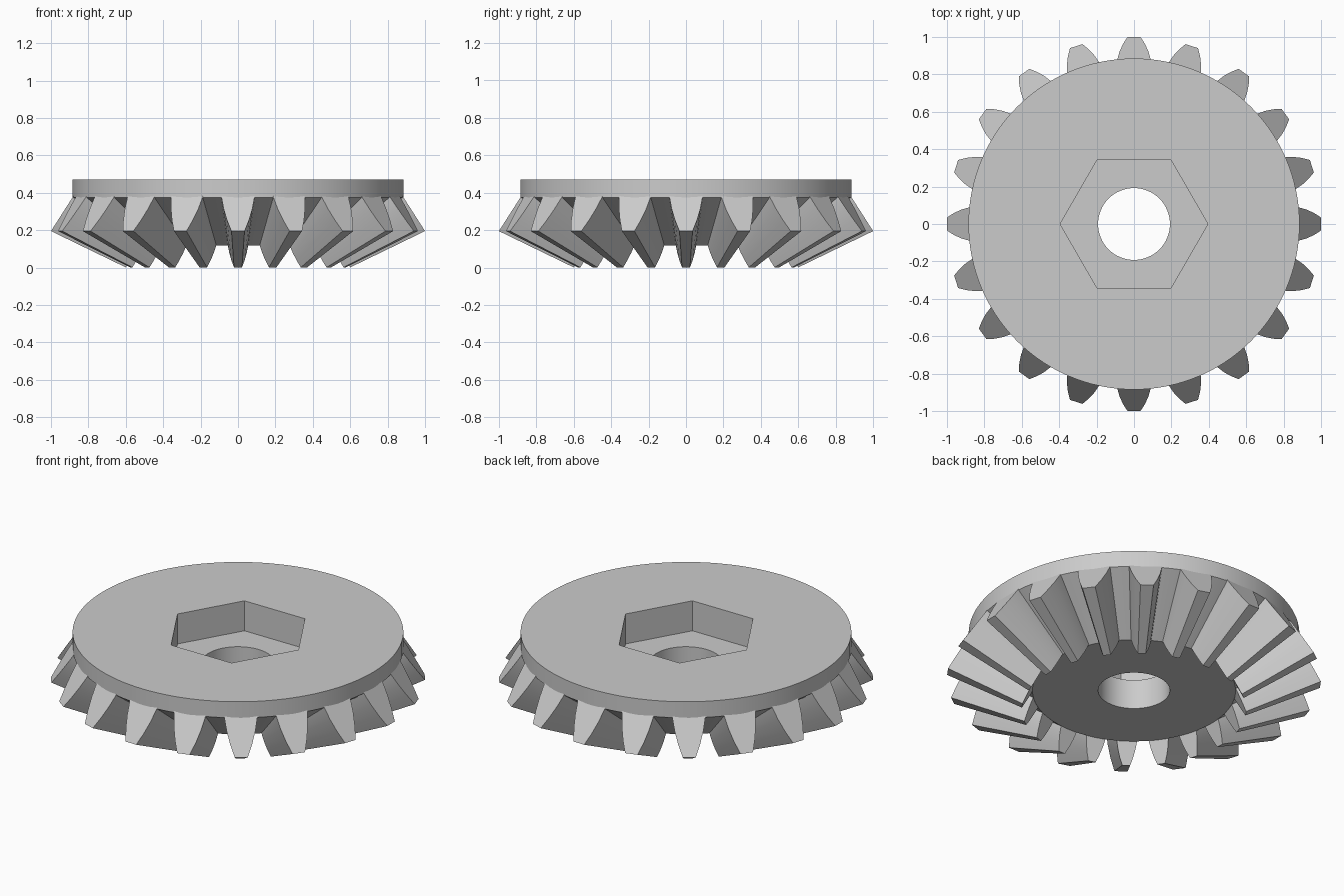
import bpy, bmesh, math
from mathutils import Matrix, Vector

cube = bpy.data.objects.get("Cube")
if cube:
    bpy.data.objects.remove(cube, do_unlink=True)

TEETH = 20
APEX = Vector((0, 0, -0.29))      # common point of all tooth cones
RIM_R, RIM_Z, TOP_Z = 0.885, 0.375, 0.47
ROOT_SCALE, TIP_SCALE = 0.614, 0.6

grey = bpy.data.materials.new("plain grey")
grey.use_nodes = True
colour = (0.6, 0.6, 0.6, 1)
grey.diffuse_color = colour
grey.node_tree.nodes["Principled BSDF"].inputs["Base Color"].default_value = colour


def finish(name, bm):
    """Turn a bmesh into a grey object with sharp edges kept."""
    bmesh.ops.recalc_face_normals(bm, faces=bm.faces)
    mesh = bpy.data.meshes.new(name)
    bm.to_mesh(mesh)
    bm.free()
    mesh.materials.append(grey)
    obj = bpy.data.objects.new(name, mesh)
    bpy.context.collection.objects.link(obj)
    return obj


def activate(obj):
    bpy.ops.object.select_all(action='DESELECT')
    obj.select_set(True)
    bpy.context.view_layer.objects.active = obj


def stacked(name, rings, sides):
    """Closed solid made of stacked polygon rings given as (radius, z)."""
    bm = bmesh.new()
    loops = []
    for r, z in rings:
        loops.append([bm.verts.new((r * math.cos(a), r * math.sin(a), z))
                      for a in (math.tau * i / sides for i in range(sides))])
    for low, high in zip(loops, loops[1:]):
        for i in range(sides):
            j = (i + 1) % sides
            bm.faces.new((low[i], low[j], high[j], high[i]))
    bm.faces.new(loops[0])
    bm.faces.new(loops[-1])
    return finish(name, bm)


# Gear body: root cone with a cylindrical rim on top
inner_r = RIM_R * ROOT_SCALE
inner_z = APEX.z + (RIM_Z - APEX.z) * ROOT_SCALE
body = stacked("gear_body", [(inner_r, inner_z), (RIM_R, RIM_Z), (RIM_R, TOP_Z)], 120)

# Hexagonal socket and round bore
for name, radius, floor, sides in (("hex_socket", 0.395, 0.293, 6),
                                   ("bore", 0.192, -0.2, 64)):
    cutter = stacked(name, [(radius, floor), (radius, 0.7)], sides)
    cutter.hide_render = True
    cut = body.modifiers.new(name, 'BOOLEAN')
    cut.operation = 'DIFFERENCE'
    cut.solver = 'EXACT'
    cut.object = cutter
    activate(body)
    bpy.ops.object.modifier_apply(modifier=cut.name)
    bpy.data.objects.remove(cutter, do_unlink=True)
activate(body)
bpy.ops.object.shade_smooth_by_angle(angle=math.radians(30))

# Tooth section at the large end: (height from root to tip, half width);
# the first point is buried in the body
section = [(-0.2, 0.088), (0, 0.088), (0.33, 0.077), (0.67, 0.059), (1, 0.035)]
root, tip = Vector((RIM_R, 0, RIM_Z)), Vector((1, 0, 0.195))
bm = bmesh.new()
ends = ([], [])
outline = [(t, w) for t, w in section] + [(t, -w) for t, w in reversed(section)]
for t, w in outline:
    p = root.lerp(tip, t) + Vector((0, w, 0))
    s = ROOT_SCALE + (TIP_SCALE - ROOT_SCALE) * t
    ends[0].append(bm.verts.new(p))
    ends[1].append(bm.verts.new(APEX.lerp(p, s)))
for end in ends:
    bm.faces.new(end)
for i in range(len(outline)):
    j = (i + 1) % len(outline)
    bm.faces.new((ends[0][i], ends[0][j], ends[1][j], ends[1][i]))
tooth = finish("tooth_1", bm)
activate(tooth)
bpy.ops.object.shade_smooth_by_angle(angle=math.radians(30))

# Ring of teeth
for k in range(1, TEETH):
    copy = bpy.data.objects.new(f"tooth_{k + 1}", tooth.data)
    copy.matrix_world = Matrix.Rotation(math.tau * k / TEETH, 4, 'Z')
    bpy.context.collection.objects.link(copy)
